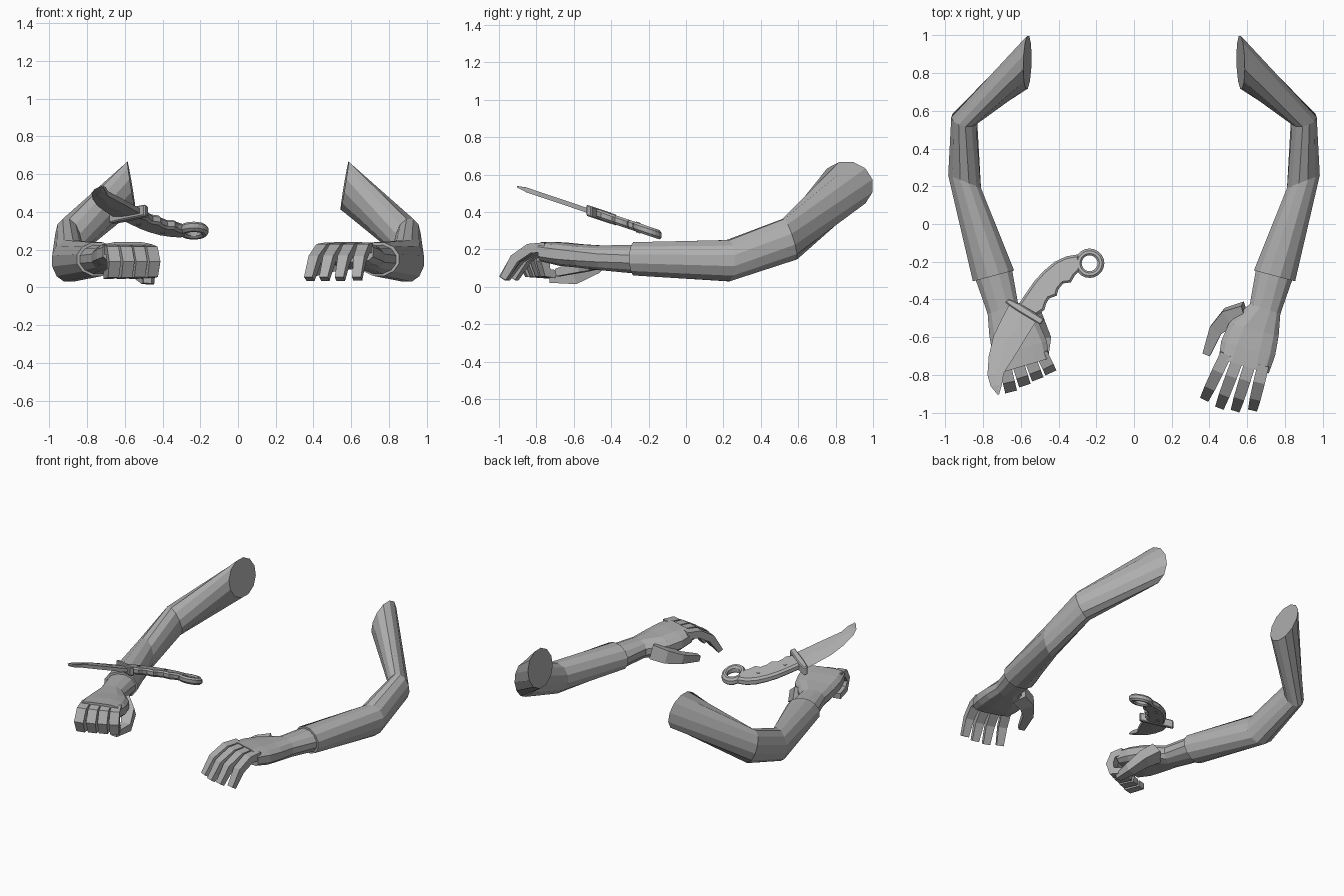
import bpy, bmesh, math
from mathutils import Vector as V

if "Cube" in bpy.data.objects:
    bpy.data.objects.remove(bpy.data.objects["Cube"])

grey = bpy.data.materials.new("plain grey")
grey.diffuse_color = (0.42, 0.42, 0.42, 1)
grey.use_nodes = True
grey.node_tree.nodes["Principled BSDF"].inputs["Base Color"].default_value = grey.diffuse_color


def finish(name, bm):
    bmesh.ops.recalc_face_normals(bm, faces=bm.faces)
    me = bpy.data.meshes.new(name)
    bm.to_mesh(me)
    bm.free()
    me.materials.append(grey)
    ob = bpy.data.objects.new(name, me)
    bpy.context.collection.objects.link(ob)
    return ob


def skin(name, rings):
    """Join equal point rings into a capped tube."""
    bm = bmesh.new()
    loops = [[bm.verts.new(p) for p in r] for r in rings]
    n = len(loops[0])
    for a, b in zip(loops, loops[1:]):
        for i in range(n):
            j = (i + 1) % n
            bm.faces.new((a[i], a[j], b[j], b[i]))
    bm.faces.new(loops[0])
    bm.faces.new(loops[-1])
    return finish(name, bm)


def oval(c, u, v, n=12, box=1.0):
    """Oval ring around c with half axes u and v; box < 1 squares it off."""
    pts = []
    for i in range(n):
        a = math.tau * (i + 0.5) / n
        k, s = math.cos(a), math.sin(a)
        k = math.copysign(abs(k) ** box, k)
        s = math.copysign(abs(s) ** box, s)
        pts.append(V(c) + V(u) * k + V(v) * s)
    return pts


def side(rings, sx):
    return [[V((p.x * sx, p.y, p.z)) for p in r] for r in rings]


def digit(name, path, across, sizes, sx):
    """Four-sided finger along a path; sizes are half width and half depth."""
    pts = [V(p) for p in path]
    rings = []
    for i, p in enumerate(pts):
        t = (pts[min(i + 1, len(pts) - 1)] - pts[max(i - 1, 0)]).normalized()
        w = V(across)
        w = (w - t * w.dot(t)).normalized()
        d = t.cross(w)
        a, b = sizes[i]
        rings.append([p + w * a * k + d * b * s
                      for k, s in ((1, 1), (-1, 1), (-1, -1), (1, -1))])
    skin(name, side(rings, sx))


def arm(label, sx):
    # sleeve from cut shoulder end through elbow to cuff
    skin(label + "_sleeve", side([
        oval((.565, .857, .54), (-.004, .145, 0), (.022, 0, .132)),
        oval((.90, .555, .255), (.068, .02, 0), (.012, -.035, .112)),
        oval((.898, .225, .14), (.09, .035, 0), (0, 0, .114)),
        oval((.745, -.275, .15), (.113, -.03, 0), (0, 0, .092)),
    ], sx))
    # wrist and palm
    skin(label + "_palm", side([
        oval((.745, -.26, .148), (.1, -.03, 0), (0, 0, .08)),
        oval((.695, -.45, .155), (.083, -.028, 0), (0, 0, .068), box=.85),
        oval((.635, -.56, .165), (.135, -.035, 0), (0, 0, .064), box=.7),
        oval((.605, -.66, .175), (.146, -.04, 0), (0, 0, .064), box=.65),
        oval((.582, -.752, .188), (.135, -.04, 0), (0, 0, .054), box=.55),
    ], sx))


arm("open_arm", 1)
arm("fist_arm", -1)

# fingers: base and tip in plan
fingers = [((.478, -.71), (.375, -.925)), ((.545, -.73), (.455, -.97)),
           ((.612, -.75), (.538, -.985)), ((.68, -.77), (.63, -.98))]
for i, (a, b) in enumerate(fingers):
    a, b = V(a), V(b)
    across = ((a - b).y, -(a - b).x, 0)
    # relaxed fingers
    path = [(*a.lerp(b, t), z) for t, z in
            ((-.1, .212), (.3, .205), (.68, .15), (.97, .045))]
    digit(f"open_finger_{i}", path, across,
          [(.031, .026), (.031, .026), (.029, .025), (.024, .018)], 1)
    # curled fingers
    reach = .062 + .012 * i
    f = (b - a).normalized()
    path = [(*(a + f * s), z) for s, z in
            ((-.03, .205), (reach * .6, .195), (reach, .135),
             (reach * .75, .075), (-.03, .065))]
    digit(f"fist_finger_{i}", path, across,
          [(.032, .026), (.032, .026), (.032, .026), (.03, .025), (.026, .02)], -1)

# thumbs
digit("open_thumb", [(.59, -.47, .155), (.50, -.495, .135), (.435, -.56, .11), (.385, -.69, .075)],
      (.75, -.45, 0), [(.05, .05), (.048, .045), (.035, .032), (.021, .02)], 1)
digit("fist_thumb", [(.59, -.47, .15), (.52, -.51, .10), (.475, -.60, .045), (.48, -.73, .04)],
      (.8, -.3, 0), [(.05, .045), (.045, .04), (.034, .03), (.022, .018)], -1)


# knife lies on a plane sloping up toward the front
def tilt(x, y, h=0):
    return V((x, y, .3 - .337 * (y + .205) + h))


def slab(name, outline, half, inset=0.0):
    """Plate from an outline, with bevelled rims."""
    bm = bmesh.new()
    lo = [bm.verts.new(tilt(x, y, -half)) for x, y in outline]
    f = bm.faces.new(lo)
    g = bmesh.ops.extrude_face_region(bm, geom=[f])
    bmesh.ops.translate(bm, vec=(0, 0, 2 * half),
                        verts=[e for e in g["geom"] if isinstance(e, bmesh.types.BMVert)])
    ob = finish(name, bm)
    if inset:
        m = ob.modifiers.new("rim", 'BEVEL')
        m.width = inset
        m.segments = 1
        m.limit_method = 'ANGLE'
        m.angle_limit = math.radians(60)
    return ob


# blade: cutting edge, bevel line, thick spine
stations = [((-.66, -.425), (-.515, -.51)), ((-.70, -.50), (-.565, -.59)),
            ((-.745, -.595), (-.61, -.665)), ((-.77, -.70), (-.655, -.735)),
            ((-.777, -.80), (-.69, -.79)), ((-.76, -.86), (-.70, -.85)),
            ((-.723, -.905), (-.715, -.903))]
blade = []
for i, (e, s) in enumerate(stations):
    e, s = V(e), V(s)
    m = e.lerp(s, .45 + (.14 if i % 2 else 0))
    t = .013 if i < 6 else .004
    blade.append([tilt(*e), tilt(*m, t), tilt(*s, t), tilt(*s, -t), tilt(*m, -t)])
skin("blade", blade)

# cross guard, grip with finger grooves
slab("guard", [(-.685, -.415), (-.665, -.395), (-.60, -.425), (-.475, -.505),
               (-.495, -.535), (-.62, -.46)], .03, .006)
slab("grip", [(-.615, -.43), (-.575, -.37), (-.53, -.305), (-.48, -.25), (-.42, -.20),
              (-.36, -.172), (-.29, -.16), (-.285, -.245), (-.315, -.275), (-.335, -.31),
              (-.375, -.315), (-.40, -.345), (-.41, -.38), (-.45, -.395), (-.465, -.42),
              (-.475, -.455), (-.52, -.485)], .025, .012)
# grip rivets
for k, (x, y) in enumerate([(-.525, -.385), (-.40, -.255)]):
    slab(f"rivet_{k}", [(x + .012 * math.cos(a * math.pi / 4), y + .012 * math.sin(a * math.pi / 4))
                        for a in range(8)], .029)

# pommel ring
bm = bmesh.new()
n = 20
prof = [(.042, -.014), (.052, -.025), (.066, -.025), (.078, -.012),
        (.078, .012), (.066, .025), (.052, .025), (.042, .014)]
loops = [[bm.verts.new(tilt(-.235 + r * math.cos(math.tau * i / n),
                            -.208 + r * math.sin(math.tau * i / n), h)) for r, h in prof]
         for i in range(n)]
for i in range(n):
    a, b = loops[i], loops[(i + 1) % n]
    for j in range(8):
        k = (j + 1) % 8
        bm.faces.new((a[j], a[k], b[k], b[j]))
finish("pommel_ring", bm)
